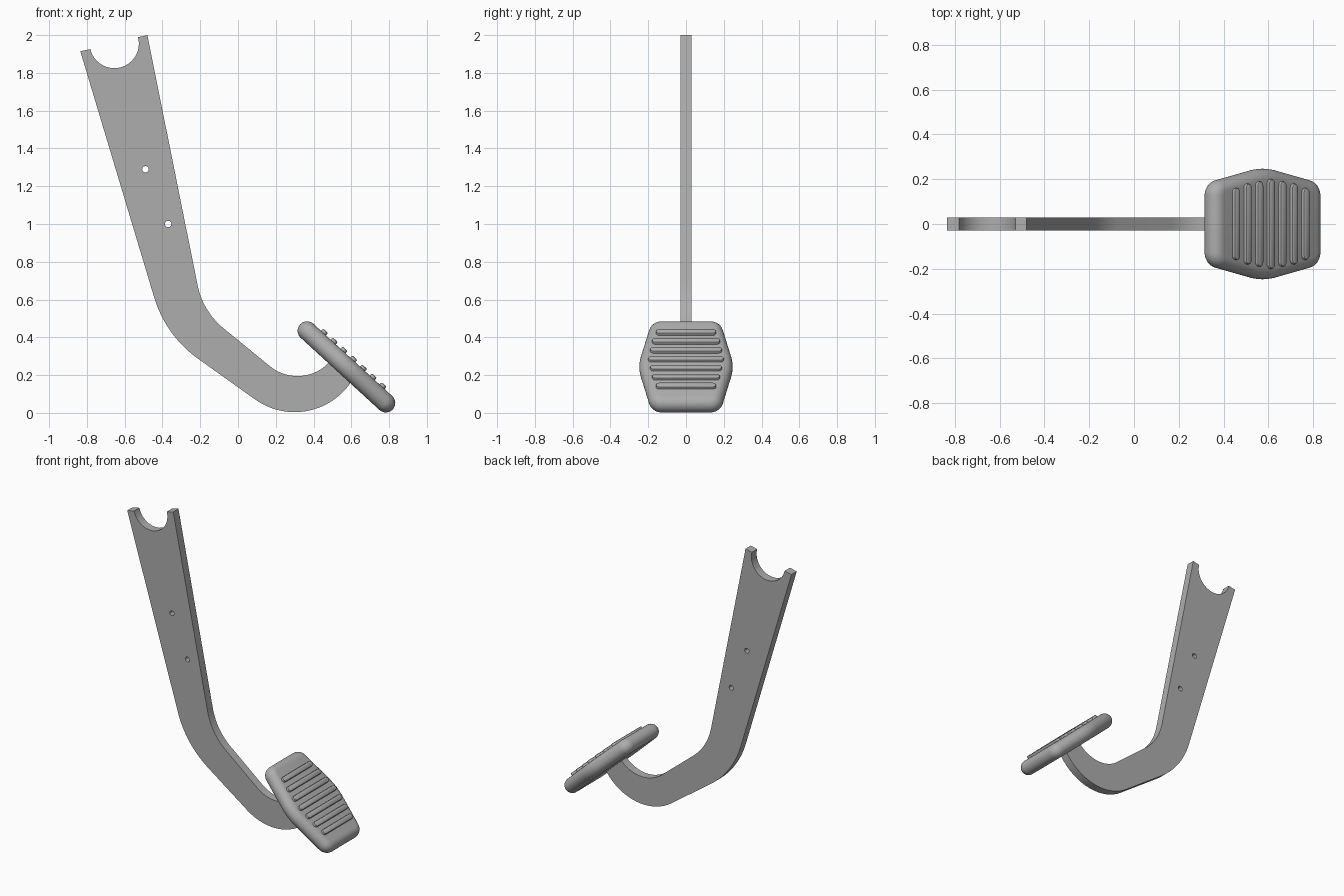
import bpy, bmesh
from math import sin, cos, pi, radians
from mathutils import Vector

cube = bpy.data.objects.get("Cube")
if cube:
    bpy.data.objects.remove(cube, do_unlink=True)

grey = bpy.data.materials.new("metal grey")
grey.use_nodes = True
colour = (0.42, 0.42, 0.42, 1)
grey.diffuse_color = colour
grey.node_tree.nodes["Principled BSDF"].inputs["Base Color"].default_value = colour


def arc(cx, cy, r, start, end, n=20):
    """Points on a circular arc, angles in degrees."""
    angles = [radians(start + (end - start) * i / n) for i in range(n + 1)]
    return [(cx + r * cos(a), cy + r * sin(a)) for a in angles]


def bend(before, corner, after, length, n=14):
    """Rounded corner whose ends lie the given length from the corner."""
    b, c, a = Vector(before), Vector(corner), Vector(after)
    p, q = c + (b - c).normalized() * length, c + (a - c).normalized() * length
    half = (b - c).angle(a - c) / 2
    centre = c + ((p + q) / 2 - c).normalized() * length / cos(half)
    sweep = pi - 2 * half
    u, v = p - centre, q - centre
    return [tuple(centre + (u * sin(sweep * (1 - i / n)) + v * sin(sweep * i / n)) / sin(sweep))
            for i in range(n + 1)]


def smooth(obj):
    bpy.ops.object.select_all(action="DESELECT")
    obj.select_set(True)
    bpy.context.view_layer.objects.active = obj
    bpy.ops.object.shade_smooth_by_angle(angle=radians(35))


def slab(name, corners, profile):
    """Skin rings of a rounded outline; profile gives (outward offset, height)."""
    bm = bmesh.new()
    rings = []
    for offset, height in profile:
        points = []
        for cx, cy, r, start, end in corners:
            points += arc(cx, cy, r + offset, start, end, 8)
        rings.append([bm.verts.new((x, y, height)) for x, y in points])
    count = len(rings[0])
    for low, high in zip(rings, rings[1:]):
        for i in range(count):
            j = (i + 1) % count
            bm.faces.new((low[i], low[j], high[j], high[i]))
    bm.faces.new(rings[0][::-1])
    bm.faces.new(rings[-1])
    mesh = bpy.data.meshes.new(name)
    bm.to_mesh(mesh)
    bm.free()
    mesh.materials.append(grey)
    obj = bpy.data.objects.new(name, mesh)
    bpy.context.collection.objects.link(obj)
    # Tilt into the plane of the pad
    obj.location = (0.574, 0, 0.2435)
    obj.rotation_euler = (0, radians(42.5), 0)
    smooth(obj)
    return obj


# Lever arm: flat bent bar with a notched top and two pin holes
outer_top, outer_knee = (-0.835, 1.915), (-0.383, 0.409)
inner_top, inner_knee = (-0.48, 2.0), (-0.186, 0.537)
outer_curve = arc(0.3, 0.364, 0.36, -125, -27)
inner_curve = arc(0.315, 0.425, 0.23, -34, -129)
outline = [outer_top]
outline += bend(outer_top, outer_knee, outer_curve[0], 0.21)
outline += outer_curve + inner_curve
outline += bend(inner_curve[-1], inner_knee, inner_top, 0.142)
outline += [inner_top] + arc(-0.655, 1.955, 0.13, 15, -167, 28)
holes = [arc(x, z, 0.017, 0, 345, 23) for x, z in ((-0.49, 1.29), (-0.37, 1.0))]

curve = bpy.data.curves.new("lever_arm", "CURVE")
curve.dimensions = "2D"
curve.fill_mode = "BOTH"
curve.extrude = 0.029
for points in [outline] + holes:
    spline = curve.splines.new("POLY")
    spline.points.add(len(points) - 1)
    for point, (x, z) in zip(spline.points, points):
        point.co = (x, z, 0, 1)
    spline.use_cyclic_u = True
arm = bpy.data.objects.new("lever_arm", curve)
bpy.context.collection.objects.link(arm)
arm.rotation_euler = (radians(90), 0, 0)
curve.materials.append(grey)
bpy.ops.object.select_all(action="DESELECT")
arm.select_set(True)
bpy.context.view_layer.objects.active = arm
bpy.ops.object.convert(target="MESH")
arm = bpy.context.view_layer.objects.active
bm = bmesh.new()
bm.from_mesh(arm.data)
bmesh.ops.remove_doubles(bm, verts=bm.verts, dist=0.0001)
bmesh.ops.recalc_face_normals(bm, faces=bm.faces)
bm.to_mesh(arm.data)
bm.free()
smooth(arm)

# Foot pad: wide in the middle, with a fully rounded rim
end, side, r = 0.263, 0.1275, 0.02
pad_corners = [
    (end, -side, r, -78, 0), (end, side, r, 0, 78),
    (0, -0.093, 0.29, 78, 102),
    (-end, side, r, 102, 180), (-end, -side, r, 180, 258),
    (0, 0.093, 0.29, 258, 282),
]
rim = [(0.05 * cos(t), 0.05 * sin(t)) for t in (pi * (i / 16 - 0.5) for i in range(17))]
slab("foot_pad", pad_corners, rim)

# Grip ribs: raised bars, longest in the middle
for i, half in enumerate((0.16, 0.18, 0.19, 0.2, 0.19, 0.18, 0.16)):
    s, r = (i - 3) * 0.07, 0.018
    bar = [(s, half - r, r, 0, 180), (s, r - half, r, 180, 360)]
    slab(f"grip_rib_{i + 1}", bar, [(0, 0.04), (0, 0.06), (-0.002, 0.064), (-0.006, 0.066)])
